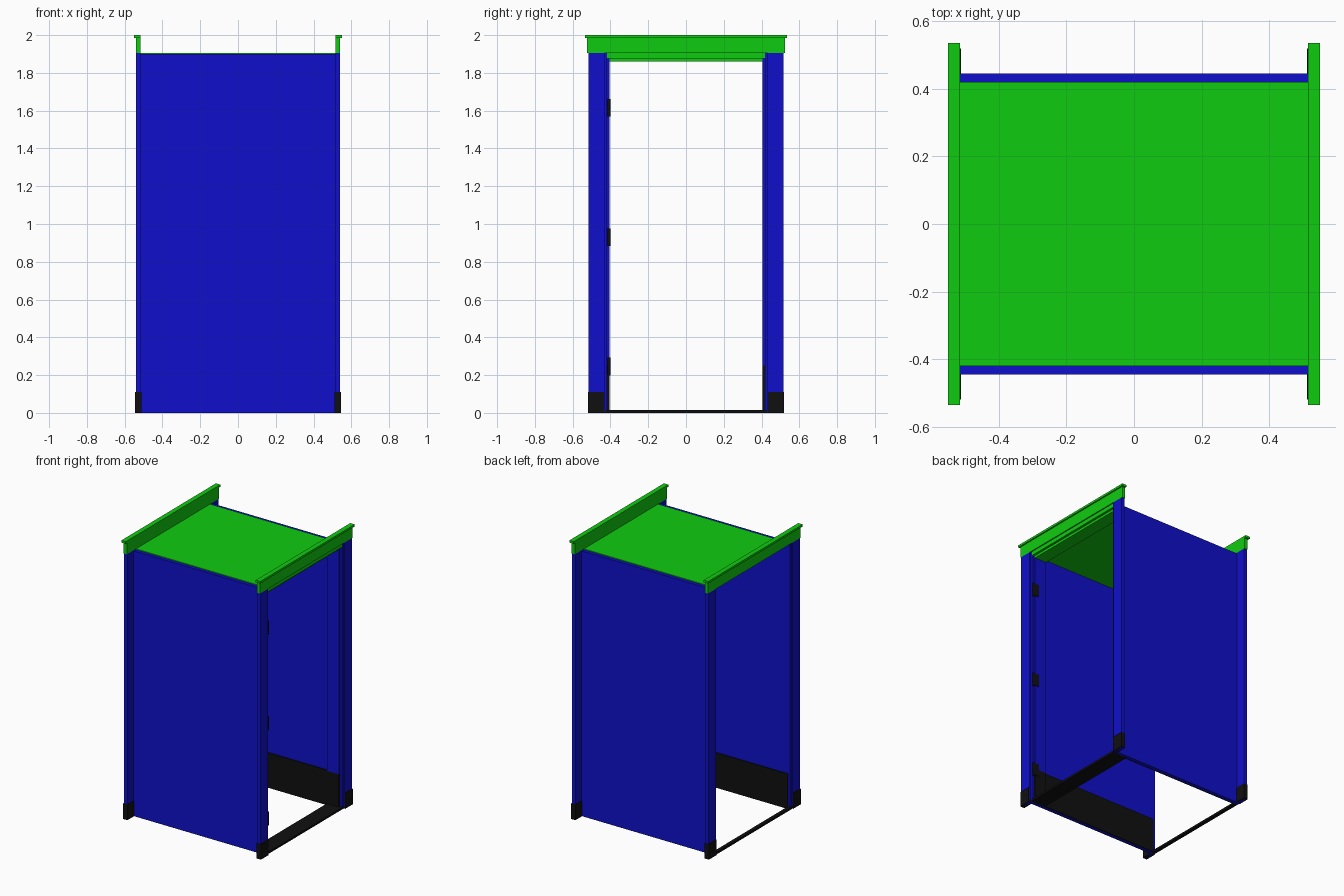
import bpy

cube = bpy.data.objects.get("Cube")
if cube:
    bpy.data.objects.remove(cube, do_unlink=True)


def material(name, color):
    m = bpy.data.materials.new(name)
    m.use_nodes = True
    m.diffuse_color = (*color, 1)
    m.node_tree.nodes["Principled BSDF"].inputs["Base Color"].default_value = (*color, 1)
    return m


BLUE = material("blue", (0.005, 0.005, 0.6))
GREEN = material("green", (0.005, 0.6, 0.005))
BLACK = material("black", (0.005, 0.005, 0.005))


def box(name, mat, x, y, z):
    """Box from (min, max) ranges; ranges may be given in either order."""
    (x0, x1), (y0, y1), (z0, z1) = sorted(x), sorted(y), sorted(z)
    bpy.ops.mesh.primitive_cube_add(size=1)
    ob = bpy.context.object
    ob.name = name
    for v in ob.data.vertices:
        v.co = (x1 if v.co.x > 0 else x0, y1 if v.co.y > 0 else y0, z1 if v.co.z > 0 else z0)
    ob.data.materials.append(mat)
    return ob


def flip(span, sign):
    return [sign * v for v in span]


WALL_X = 0.515      # half length of the walls
WALL_IN = 0.42      # inner wall face
WALL_TOP = 1.9
HEAD = 1.905        # top of the casing, underside of the header
JAMB_X = (0.42, WALL_X)

# Ceiling panel
box("ceiling", GREEN, (-WALL_X, WALL_X), (-WALL_IN, WALL_IN), (1.885, HEAD))

for sy, side in ((-1, "front"), (1, "back")):
    # Long walls with inner skirting
    box(side + "_wall", BLUE, (-WALL_X, WALL_X), flip((WALL_IN, 0.445), sy), (0, WALL_TOP))
    box(side + "_skirting", BLACK, (-WALL_X, WALL_X), flip((0.412, WALL_IN), sy), (0, 0.25))

    # Casing posts and plinth blocks at both ends
    for sx, end in ((-1, "right"), (1, "left")):
        label = f"{side}_{end}_"
        box(label + "casing", BLUE, flip((WALL_X, 0.54), sx), flip((0.432, 0.517), sy), (0, HEAD))
        box(label + "casing_bead", BLUE, flip((WALL_X, 0.532), sx), flip((0.418, 0.432), sy), (0, HEAD))
        box(label + "plinth", BLACK, flip((0.512, 0.546), sx), flip((0.434, 0.52), sy), (0, 0.11))

    # Door jamb with dark foot
    box(side + "_jamb", BLUE, JAMB_X, flip((0.405, WALL_IN), sy), (0.25, 1.88))
    box(side + "_jamb_foot", BLACK, (0.42, 0.514), flip((0.405, WALL_IN), sy), (0, 0.25))

# Headers with a projecting cap at both ends
for sx, end in ((-1, "right"), (1, "left")):
    box(end + "_header", GREEN, flip((WALL_X, 0.54), sx), (-0.523, 0.523), (HEAD, 1.985))
    box(end + "_header_cap", GREEN, flip((WALL_X, 0.55), sx), (-0.536, 0.536), (1.985, 2))

# Door head: bead and jamb top
box("head_bead", GREEN, (WALL_X, 0.532), (-0.418, 0.418), (1.877, HEAD))
box("head_jamb", GREEN, JAMB_X, (-0.41, 0.41), (1.86, 1.89))

# Wide threshold at the door, thin sill at the other end
box("threshold", BLACK, (0.42, 0.535), (-0.432, 0.432), (0, 0.015))
box("sill", BLACK, (-0.54, -WALL_X), (-0.432, 0.432), (0, 0.015))

# Hinges on the front jamb
for i, z in enumerate((0.245, 0.93, 1.615)):
    box(f"hinge_leaf_{i + 1}", BLACK, (0.485, 0.518), (-0.407, -0.401), (z - 0.045, z + 0.045))
    bpy.ops.mesh.primitive_cylinder_add(vertices=12, radius=0.008, depth=0.094, location=(0.523, -0.408, z))
    barrel = bpy.context.object
    barrel.name = f"hinge_barrel_{i + 1}"
    barrel.data.materials.append(BLACK)
    bpy.ops.object.shade_smooth_by_angle()
